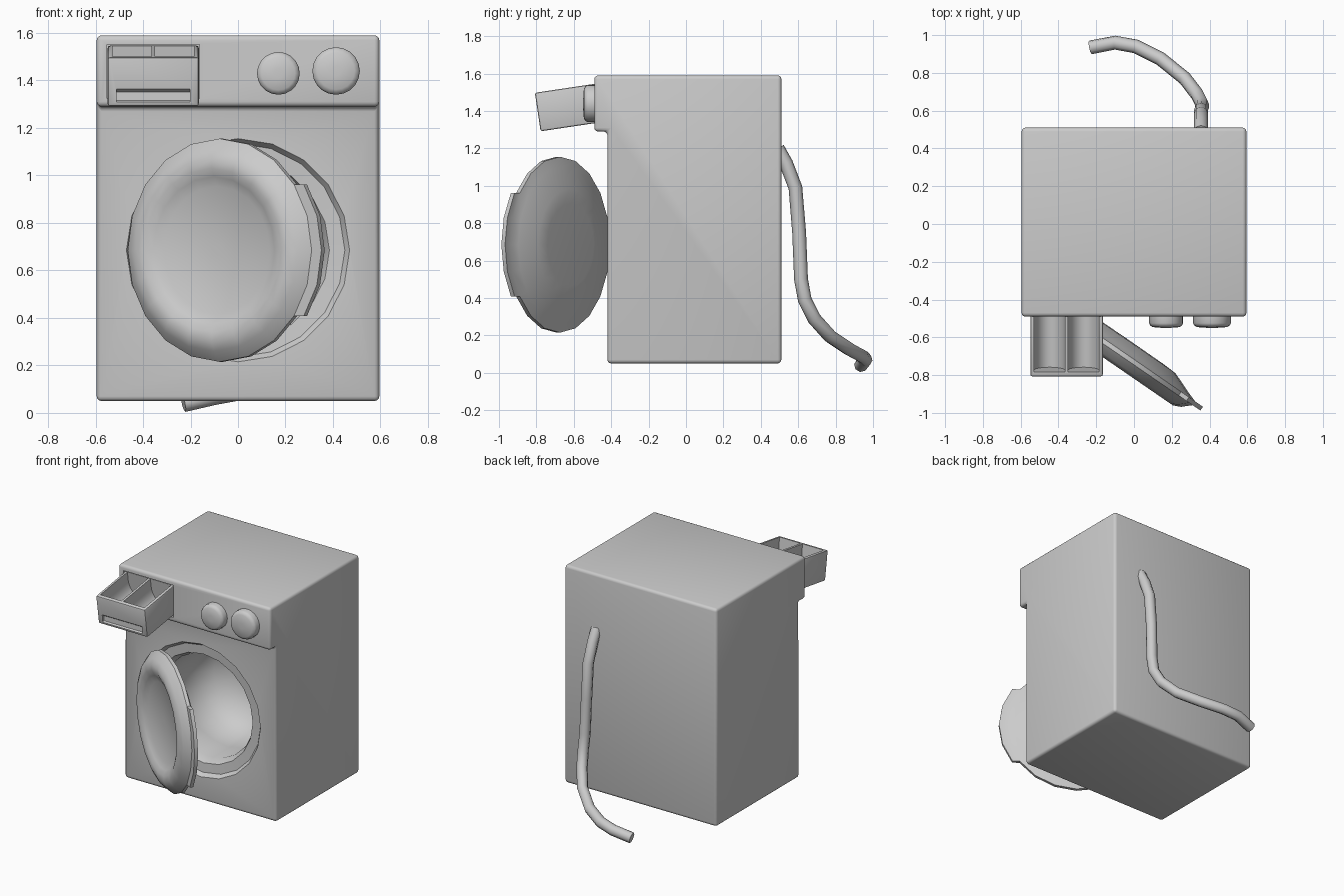
import bpy, bmesh, math
from mathutils import Matrix, Vector

if "Cube" in bpy.data.objects:
    bpy.data.objects.remove(bpy.data.objects["Cube"])


def finish(name, bm, angle=35):
    bmesh.ops.recalc_face_normals(bm, faces=bm.faces)
    me = bpy.data.meshes.new(name)
    bm.to_mesh(me)
    bm.free()
    ob = bpy.data.objects.new(name, me)
    bpy.context.collection.objects.link(ob)
    smooth(ob, angle)
    return ob


def activate(ob):
    bpy.ops.object.select_all(action='DESELECT')
    ob.select_set(True)
    bpy.context.view_layer.objects.active = ob


def smooth(ob, angle=35):
    activate(ob)
    bpy.ops.object.shade_smooth_by_angle(angle=math.radians(angle))


def lathe_bm(profile, seg):
    """Revolve (radius, forward) points about the y axis; forward is -y."""
    bm = bmesh.new()
    rings = []
    for r, d in profile:
        rings.append([bm.verts.new((r * math.cos(2 * math.pi * i / seg), -d,
                                    r * math.sin(2 * math.pi * i / seg))) for i in range(seg)])
    for a, b in zip(rings, rings[1:]):
        for i in range(seg):
            j = (i + 1) % seg
            bm.faces.new((a[i], a[j], b[j], b[i]))
    bm.faces.new(rings[0])
    bm.faces.new(rings[-1])
    return bm


def prism_bm(points, to3d, vec):
    """Extrude a 2D outline along a vector."""
    bm = bmesh.new()
    face = bm.faces.new([bm.verts.new(to3d(*p)) for p in points])
    ext = bmesh.ops.extrude_face_region(bm, geom=[face])
    bmesh.ops.translate(bm, vec=vec, verts=[v for v in ext['geom'] if isinstance(v, bmesh.types.BMVert)])
    return bm


def box_bm(lo, hi):
    return prism_bm([(lo[0], lo[1]), (hi[0], lo[1]), (hi[0], hi[1]), (lo[0], hi[1])],
                    lambda x, y: (x, y, lo[2]), (0, 0, hi[2] - lo[2]))


def bevel(bm, width, seg):
    bmesh.ops.recalc_face_normals(bm, faces=bm.faces)
    bmesh.ops.bevel(bm, geom=bm.edges[:], offset=width, segments=seg, affect='EDGES', profile=0.5)


def cut(ob, cutter, angle=35):
    mod = ob.modifiers.new("cut", 'BOOLEAN')
    mod.object = cutter
    mod.operation = 'DIFFERENCE'
    mod.solver = 'EXACT'
    # apply ahead of any smoothing modifier, then discard the cutter
    ob.modifiers.move(len(ob.modifiers) - 1, 0)
    activate(ob)
    bpy.ops.object.modifier_apply(modifier=mod.name)
    bpy.data.objects.remove(cutter)
    smooth(ob, angle)


SEG = 20
DOOR_Z, DOOR_R, FRONT = 0.685, 0.47, -0.42

# cabinet with overhanging control panel
bm = prism_bm([(FRONT, 0.05), (0.51, 0.05), (0.51, 1.59), (-0.49, 1.59), (-0.49, 1.29), (FRONT, 1.29)],
              lambda y, z: (-0.595, y, z), (1.19, 0, 0))
bevel(bm, 0.02, 3)
cabinet = finish("cabinet", bm)

# stepped door opening and drum bowl
bm = lathe_bm([(0.47, 0.04), (0.47, 0), (0.45, -0.03), (0.385, -0.035), (0.36, -0.09), (0.37, -0.3),
               (0.35, -0.45), (0.28, -0.55), (0.15, -0.61), (0.05, -0.62)], SEG)
bm.transform(Matrix.Translation((0, FRONT, DOOR_Z)))
cut(cabinet, finish("drum_cutter", bm))

# drawer slot
cut(cabinet, finish("slot_cutter", box_bm((-0.552, -0.6, 1.325), (-0.163, -0.435, 1.552))))

# open door: raised ring front, dished centre, glass boss behind
bm = lathe_bm([(0.02, -0.085), (0.22, -0.084), (0.30, -0.08), (0.42, -0.033), (DOOR_R, -0.016), (DOOR_R, 0.008),
               (0.425, 0.05), (0.385, 0.068), (0.345, 0.066), (0.31, 0.05), (0.27, 0.03), (0.02, 0.026)], SEG)
# door handle: four rim faces pulled outward
rim = [f for f in bm.faces if all(v.co.xz.length > DOOR_R - 0.005 for v in f.verts)
       and f.calc_center_median().x > 0.36]
ext = bmesh.ops.extrude_face_region(bm, geom=rim)
bmesh.ops.translate(bm, vec=(0.05, 0, 0), verts=[v for v in ext['geom'] if isinstance(v, bmesh.types.BMVert)])
bmesh.ops.delete(bm, geom=[f for f in rim if f.is_valid], context='FACES_ONLY')
bm.transform(Matrix.Translation((-0.46, FRONT, DOOR_Z)) @ Matrix.Rotation(math.radians(-34.5), 4, 'Z')
             @ Matrix.Translation((DOOR_R, 0, 0)))
finish("door", bm, 40)

# knobs
for name, x, z, r in (("small_knob", 0.17, 1.43, 0.09), ("large_knob", 0.413, 1.44, 0.1)):
    bm = lathe_bm([(r, -0.01), (r, 0.035), (r * 0.94, 0.047), (r * 0.78, 0.056), (0.02, 0.06)], SEG)
    bm.transform(Matrix.Translation((x, -0.49, z)))
    finish(name, bm, 45)

# drawer, built level with its front top edge at the origin, then tilted
W = 0.192
tilt = Matrix.Translation((-0.357, -0.808, 1.497)) @ Matrix.Rotation(math.radians(8.5), 4, 'X')
bm = box_bm((-W, 0, -0.208), (W, 0.345, 0))
bevel(bm, 0.01, 2)
drawer = finish("drawer", bm)
# two round-bottomed compartments
for side in (-1, 1):
    arc = [(side * 0.09 + 0.082 * math.cos(math.pi * (1 + i / 12)),
            -0.06 + 0.11 * math.sin(math.pi * (1 + i / 12))) for i in range(13)]
    outline = arc + [(side * 0.09 + 0.082, 0.05), (side * 0.09 - 0.082, 0.05)]
    cut(drawer, finish("trough_cutter", prism_bm(outline, lambda x, z: (x, 0.025, z), (0, 0.305, 0))))
# finger groove
groove = prism_bm([(-0.01, -0.125), (0.018, -0.15), (0.012, -0.185), (-0.01, -0.195)],
                  lambda y, z: (-0.155, y, z), (0.31, 0, 0))
cut(drawer, finish("groove_cutter", groove))
drawer.data.transform(tilt)

# drain hose
path = [(0.355, 0.49, 1.20), (0.355, 0.535, 1.12), (0.355, 0.585, 0.99), (0.355, 0.605, 0.75),
        (0.36, 0.615, 0.5), (0.36, 0.635, 0.39), (0.335, 0.685, 0.29), (0.27, 0.77, 0.195),
        (0.14, 0.875, 0.125), (0.01, 0.94, 0.09), (-0.1, 0.96, 0.07), (-0.23, 0.935, 0.04)]
cu = bpy.data.curves.new("drain_hose", 'CURVE')
cu.dimensions = '3D'
cu.bevel_depth = 0.037
cu.bevel_resolution = 2
cu.use_fill_caps = True
sp = cu.splines.new('POLY')
sp.points.add(len(path) - 1)
for p, co in zip(sp.points, path):
    p.co = (*co, 1)
hose = bpy.data.objects.new("drain_hose", cu)
bpy.context.collection.objects.link(hose)
activate(hose)
bpy.ops.object.convert(target='MESH')
smooth(bpy.context.object, 60)
